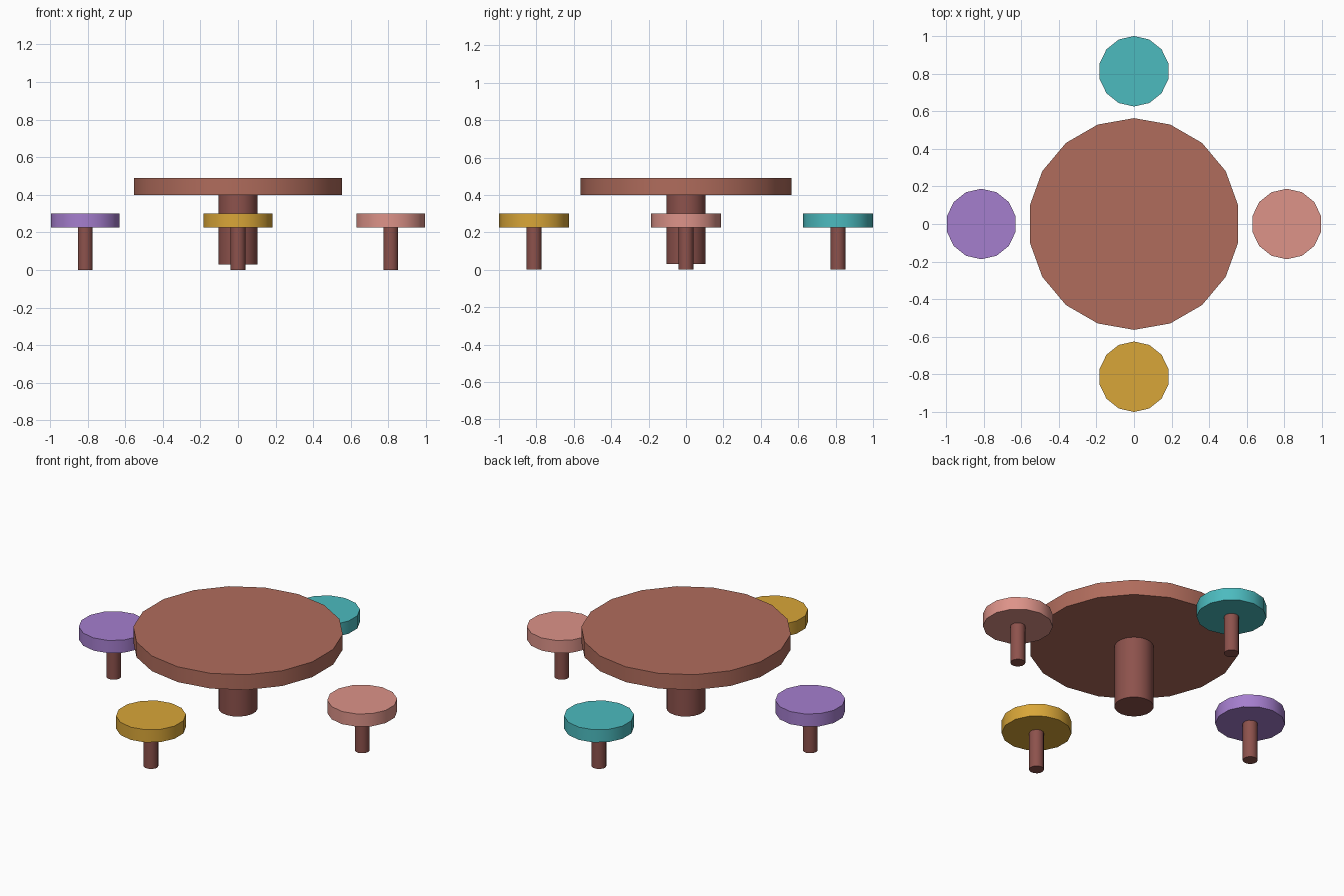
import bpy
import math

cube = bpy.data.objects.get("Cube")
if cube:
    bpy.data.objects.remove(cube, do_unlink=True)


def material(name, rgb):
    """Flat colour from 0-255 display values, stored as linear."""
    lin = [((c / 255 + 0.055) / 1.055) ** 2.4 for c in rgb]
    mat = bpy.data.materials.new(name)
    mat.use_nodes = True
    mat.diffuse_color = (*lin, 1)
    mat.node_tree.nodes["Principled BSDF"].inputs["Base Color"].default_value = (*lin, 1)
    return mat


def disc(name, sides, radius, bottom, top, mat, x=0, y=0):
    """Upright cylinder between two heights, with a corner towards +y."""
    bpy.ops.mesh.primitive_cylinder_add(
        vertices=sides, radius=radius, depth=top - bottom,
        location=(x, y, (bottom + top) / 2))
    obj = bpy.context.object
    obj.name = name
    obj.data.materials.append(mat)
    bpy.ops.object.shade_smooth_by_angle(angle=math.radians(35))
    return obj


top_brown = material("reddish brown", (176, 108, 92))
post_brown = material("dark brown", (141, 82, 76))

# Table
disc("table_top", 18, 0.563, 0.40, 0.49, top_brown)
disc("table_post", 18, 0.105, 0.03, 0.405, post_brown)

# Four stools around the table
REACH = 0.8125
stools = [
    ("front", 0, -1, material("mustard yellow", (217, 166, 56))),
    ("back", 0, 1, material("teal", (76, 187, 191))),
    ("left", 1, 0, material("salmon pink", (221, 147, 137))),
    ("right", -1, 0, material("purple", (165, 126, 206))),
]
for side, dx, dy, colour in stools:
    x, y = dx * REACH, dy * REACH
    disc(side + "_seat", 14, 0.1875, 0.225, 0.30, colour, x, y)
    disc(side + "_stool_post", 14, 0.04, 0, 0.23, post_brown, x, y)
